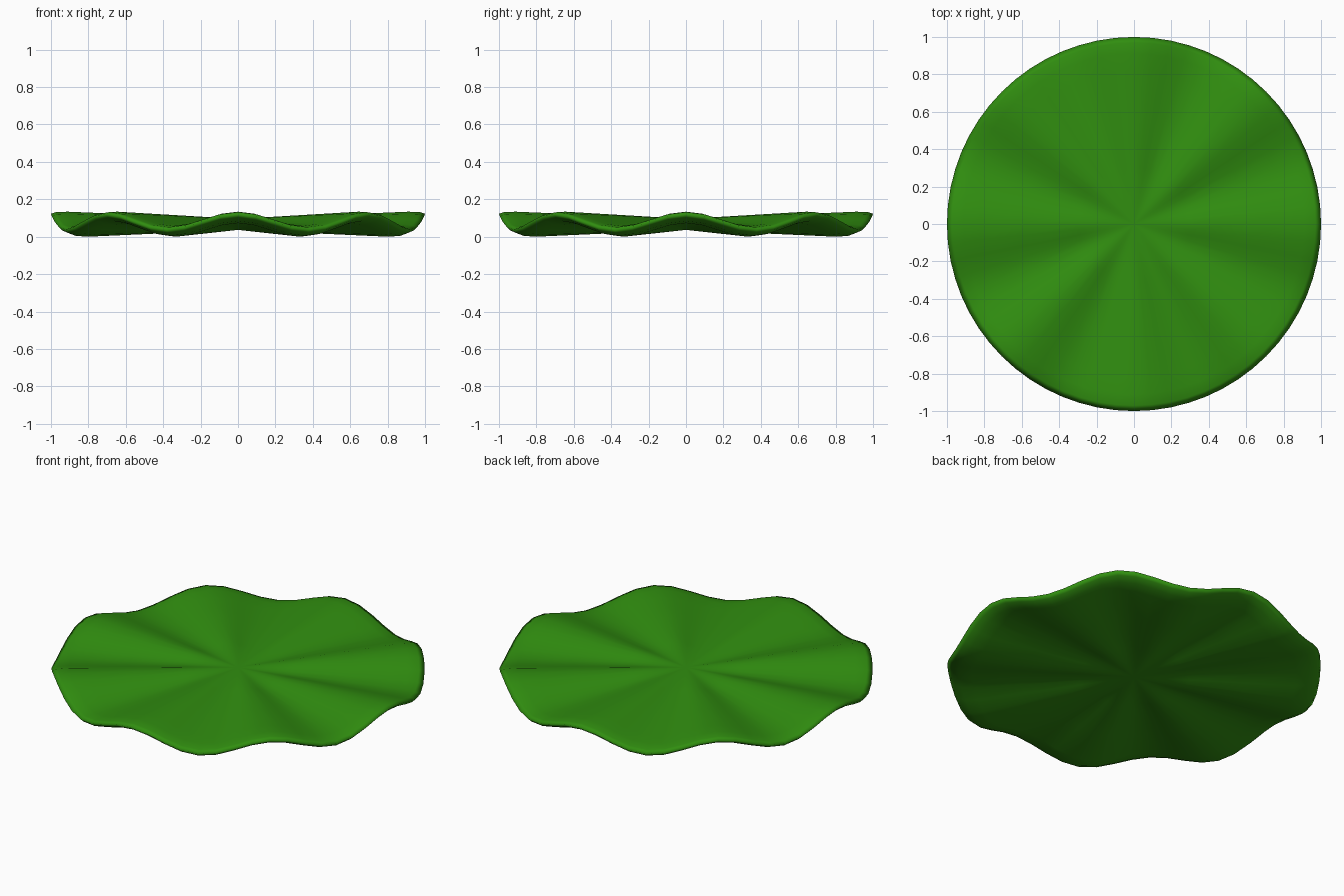
import bpy, bmesh, math

if "Cube" in bpy.data.objects:
    bpy.data.objects.remove(bpy.data.objects["Cube"])

SEGMENTS, LOBES, WAVE = 64, 8, 0.042

# Cross-section of the pad: (radius, mean height), from top centre to bottom centre
profile = [(0.0, 0.098), (0.3, 0.098), (0.6, 0.098), (0.82, 0.098), (0.91, 0.098),
           (0.97, 0.094), (1.0, 0.083), (0.98, 0.064), (0.94, 0.047),
           (0.87, 0.039), (0.6, 0.039), (0.3, 0.039), (0.0, 0.039)]

bm = bmesh.new()


def ring(r, z):
    """Circle of points whose height ripples in proportion to the radius."""
    if r == 0:
        return [bm.verts.new((0, 0, z))] * SEGMENTS
    pts = []
    for i in range(SEGMENTS):
        a = 2 * math.pi * i / SEGMENTS
        pts.append(bm.verts.new((r * math.cos(a), r * math.sin(a),
                                 z + WAVE * r * math.cos(LOBES * a))))
    return pts


# Rippled leaf body
rings = [ring(r, z) for r, z in profile]
for a, b in zip(rings, rings[1:]):
    for i in range(SEGMENTS):
        j = (i + 1) % SEGMENTS
        corners = []
        for v in (a[i], b[i], b[j], a[j]):
            if v not in corners:
                corners.append(v)
        bm.faces.new(corners).smooth = True
bmesh.ops.recalc_face_normals(bm, faces=bm.faces)

# Rest on the ground
low = min(v.co.z for v in bm.verts)
bmesh.ops.translate(bm, verts=bm.verts, vec=(0, 0, -low))

mesh = bpy.data.meshes.new("leaf_pad")
bm.to_mesh(mesh)
bm.free()
pad = bpy.data.objects.new("leaf_pad", mesh)
bpy.context.collection.objects.link(pad)

# Leaf green
green = bpy.data.materials.new("leaf_green")
green.diffuse_color = (0.03, 0.27, 0.005, 1)
green.use_nodes = True
green.node_tree.nodes["Principled BSDF"].inputs["Base Color"].default_value = green.diffuse_color
mesh.materials.append(green)
